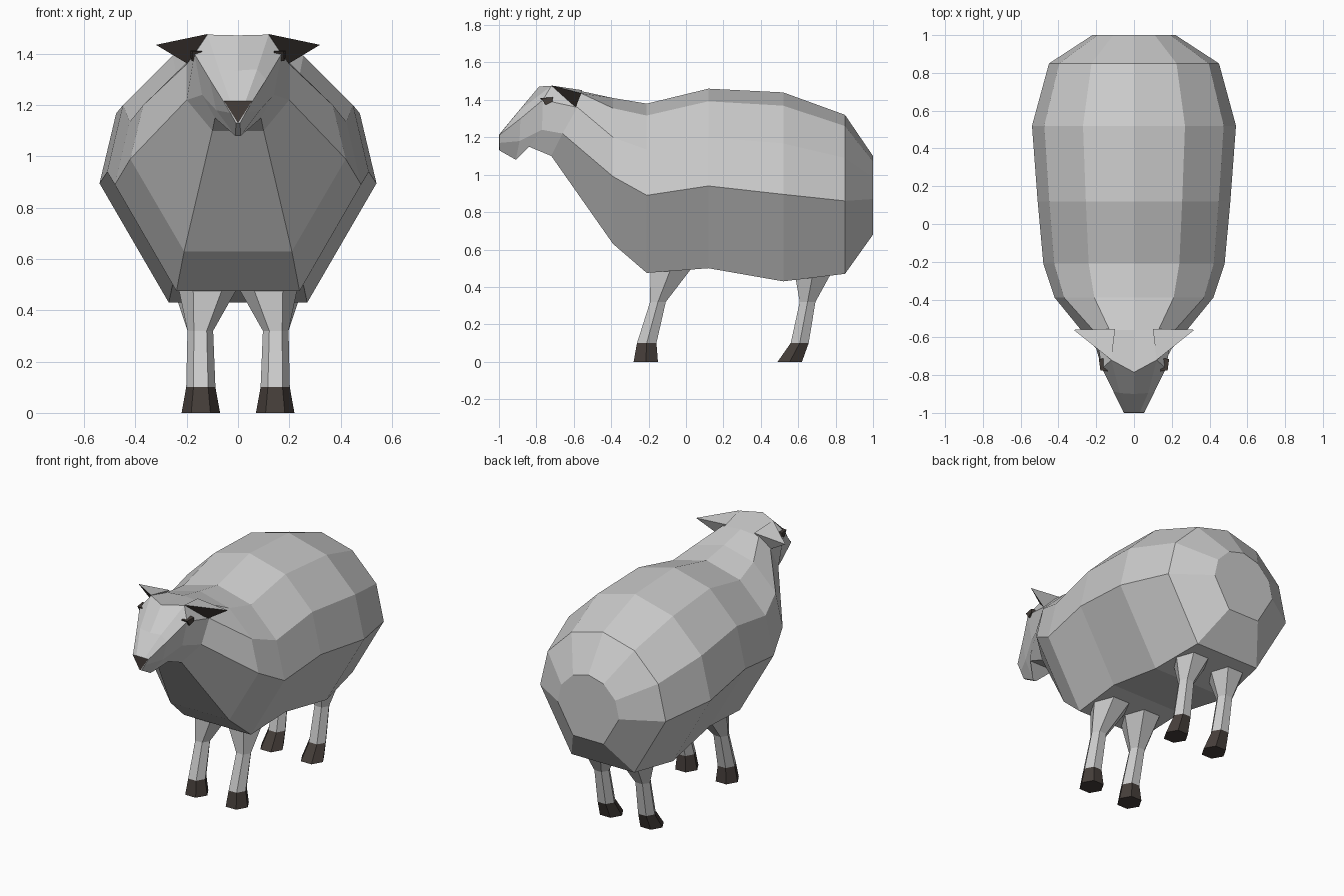
import bpy, bmesh, math

if "Cube" in bpy.data.objects:
    bpy.data.objects.remove(bpy.data.objects["Cube"])

dark = bpy.data.materials.new("dark_horn")
dark.diffuse_color = (0.06, 0.048, 0.042, 1)
dark.use_nodes = True
dark.node_tree.nodes["Principled BSDF"].inputs["Base Color"].default_value = dark.diffuse_color


def make(name, verts, faces, mat=None):
    bm = bmesh.new()
    vs = [bm.verts.new(v) for v in verts]
    for f in faces:
        bm.faces.new([vs[i] for i in f])
    bmesh.ops.recalc_face_normals(bm, faces=bm.faces[:])
    me = bpy.data.meshes.new(name)
    bm.to_mesh(me)
    bm.free()
    if mat:
        me.materials.append(mat)
    ob = bpy.data.objects.new(name, me)
    bpy.context.collection.objects.link(ob)
    return ob


def loft(name, rings, mat=None):
    n = len(rings[0])
    verts = [v for r in rings for v in r]
    faces = [(k * n + i, k * n + (i + 1) % n, (k + 1) * n + (i + 1) % n, (k + 1) * n + i)
             for k in range(len(rings) - 1) for i in range(n)]
    faces += [tuple(range(n)), tuple(range(len(verts) - n, len(verts)))]
    return make(name, verts, faces, mat)


def mirrored(half):
    # first point lies on the centre line, the rest are repeated on the other side
    return half + [(-x, y, z) for x, y, z in reversed(half[1:])]


def body_ring(y, top, mid, low, w):
    h = top - mid
    return mirrored([(0, y, top), (0.5 * w, y, mid + 0.87 * h), (0.88 * w, y, mid + 0.5 * h),
                     (w, y, mid), (0.5 * w, y, low)])


# Woolly body, ending in the neck
neck = mirrored([(0, -.56, 1.447), (.13, -.56, 1.435), (.20, -.58, 1.36),
                 (.20, -.66, 1.22), (.10, -.72, 1.10)])
loft("body", [
    body_ring(1.00, 1.10, 0.87, 0.68, 0.22),
    body_ring(0.85, 1.32, 0.86, 0.47, 0.45),
    body_ring(0.52, 1.44, 0.895, 0.43, 0.54),
    body_ring(0.12, 1.46, 0.94, 0.50, 0.51),
    body_ring(-0.21, 1.38, 0.89, 0.475, 0.48),
    body_ring(-0.39, 1.41, 0.99, 0.63, 0.42),
    neck])

# Head from neck to muzzle
loft("head", [
    neck,
    mirrored([(0, -.785, 1.472), (.12, -.72, 1.475), (.17, -.765, 1.40),
              (.14, -.77, 1.24), (.09, -.84, 1.15)]),
    mirrored([(0, -.90, 1.335), (.075, -.895, 1.34), (.11, -.885, 1.30),
              (.085, -.89, 1.18), (.01, -.91, 1.08)]),
    mirrored([(0, -.998, 1.216), (.03, -.998, 1.216), (.055, -.998, 1.212),
              (.03, -.998, 1.17), (.008, -.998, 1.13)])])

# Nose
make("nose", [(-.055, -1, 1.216), (.055, -1, 1.216), (0, -1, 1.13), (0, -.97, 1.19)],
     [(0, 1, 2), (0, 1, 3), (1, 2, 3), (2, 0, 3)], dark)

# Hexagonal legs with hooves: levels are (x, y, z, x radius, y radius)
def hexagon(x, y, z, rx, ry, s):
    return [(s * (x + rx * math.cos(i * math.pi / 3)),
             y + ry / 0.866 * math.sin(i * math.pi / 3), z) for i in range(6)]


legs = {
    "front": [(.145, -.215, 0, .075, .065), (.145, -.21, .1, .057, .052),
              (.147, -.15, .32, .05, .042), (.115, -.08, .5, .12, .11)],
    "back": [(.145, .555, 0, .075, .065), (.145, .608, .1, .057, .048),
             (.147, .65, .32, .05, .042), (.13, .68, .48, .12, .10)]}

for side, s in (("right", 1), ("left", -1)):
    for end, levels in legs.items():
        rings = [hexagon(*lv, s) for lv in levels]
        loft(f"{end}_hoof_{side}", rings[:2], dark)
        loft(f"{end}_leg_{side}", rings[1:])

    # Pointed ear with a dark inner face
    ear = make("ear_" + side,
               [(s * .12, -.72, 1.477), (s * .32, -.56, 1.435), (s * .10, -.555, 1.452),
                (s * .195, -.59, 1.36)],
               [(0, 1, 3), (0, 1, 2), (1, 2, 3), (0, 2, 3)])
    ear.data.materials.append(None)
    ear.data.materials.append(dark)
    ear.data.polygons[0].material_index = 1

    # Eye set into the side of the head
    loft("eye_" + side, [
        [(s * .14, -.78, 1.41), (s * .14, -.71, 1.415), (s * .14, -.71, 1.39), (s * .14, -.75, 1.37)],
        [(s * .178, -.775, 1.41), (s * .186, -.715, 1.413), (s * .186, -.715, 1.39),
         (s * .18, -.75, 1.372)]], dark)
